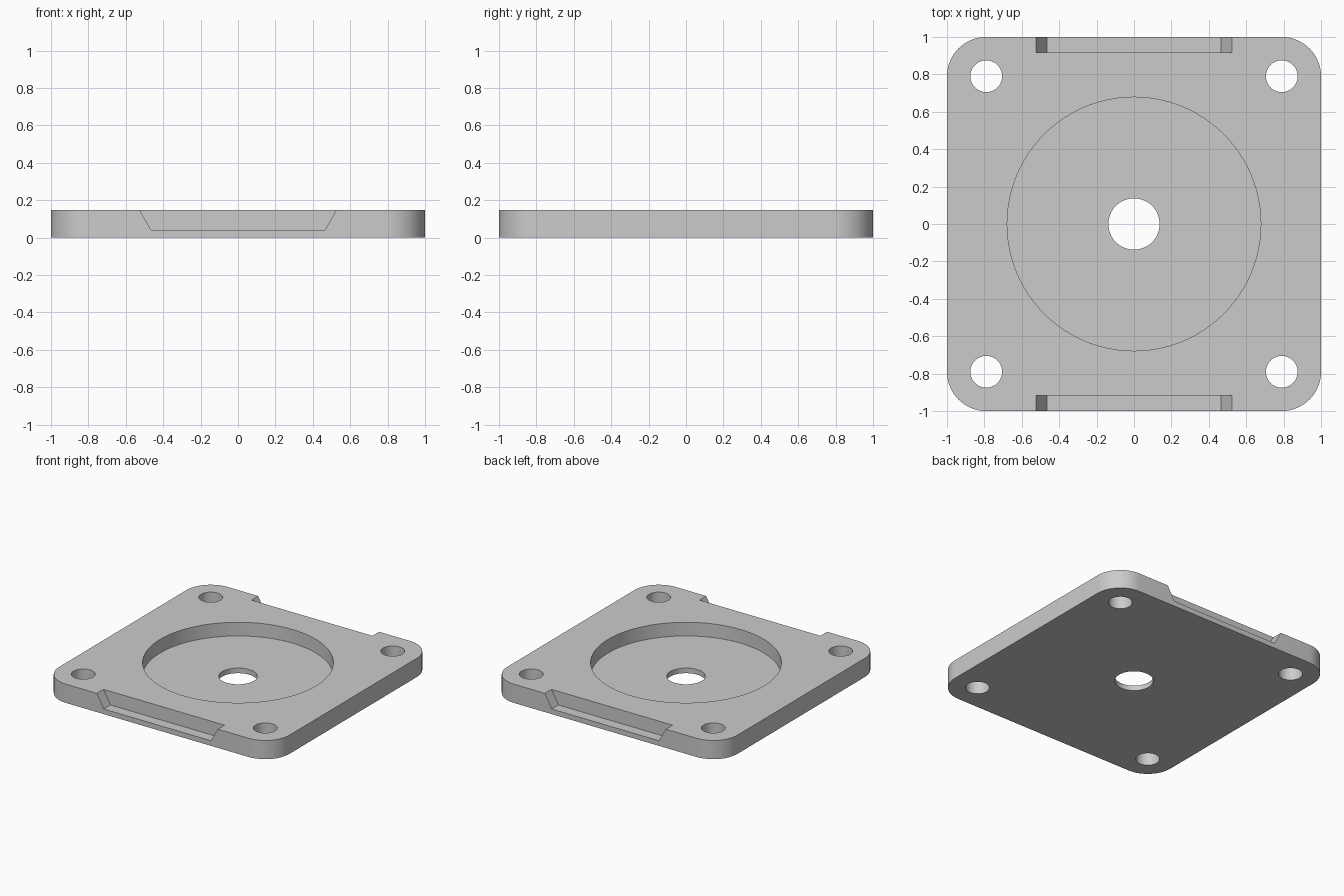
import bpy
import bmesh
from math import cos, sin, pi, radians
from mathutils import Matrix

cube = bpy.data.objects.get("Cube")
if cube:
    bpy.data.objects.remove(cube, do_unlink=True)

HEIGHT = 0.147
FLOOR = 0.04
CORNER = 0.21
HOLE_POS = 0.79

grey = bpy.data.materials.new("grey metal")
grey.use_nodes = True
colour = (0.6, 0.6, 0.6, 1)
grey.diffuse_color = colour
grey.node_tree.nodes["Principled BSDF"].inputs["Base Color"].default_value = colour


def prism(name, outline, direction):
    """Extrude a closed outline of 3D points along a direction."""
    bm = bmesh.new()
    face = bm.faces.new([bm.verts.new(p) for p in outline])
    moved = bmesh.ops.extrude_face_region(bm, geom=[face])["geom"]
    verts = [g for g in moved if isinstance(g, bmesh.types.BMVert)]
    bmesh.ops.translate(bm, verts=verts, vec=direction)
    bmesh.ops.recalc_face_normals(bm, faces=bm.faces)
    return to_object(name, bm)


def cylinder(name, x, y, radius, bottom, top, sides):
    bm = bmesh.new()
    bmesh.ops.create_cone(bm, cap_ends=True, segments=sides, radius1=radius,
                          radius2=radius, depth=top - bottom,
                          matrix=Matrix.Translation((x, y, (top + bottom) / 2)))
    return to_object(name, bm)


def to_object(name, bm):
    mesh = bpy.data.meshes.new(name)
    bm.to_mesh(mesh)
    bm.free()
    mesh.materials.append(grey)
    obj = bpy.data.objects.new(name, mesh)
    bpy.context.collection.objects.link(obj)
    return obj


# Square plate with rounded corners
outline = []
for i, (sx, sy) in enumerate([(1, 1), (-1, 1), (-1, -1), (1, -1)]):
    for step in range(17):
        a = (i + step / 16) * pi / 2
        outline.append((sx * (1 - CORNER) + CORNER * cos(a),
                        sy * (1 - CORNER) + CORNER * sin(a), 0))
plate = prism("mounting_plate", outline, (0, 0, HEIGHT))

# Round recess, centre bore and four corner holes
cutters = [cylinder("recess_cutter", 0, 0, 0.678, FLOOR, 0.3, 96),
           cylinder("bore_cutter", 0, 0, 0.137, -0.1, 0.3, 64)]
for sx in (-1, 1):
    for sy in (-1, 1):
        cutters.append(cylinder("corner_hole_cutter", sx * HOLE_POS, sy * HOLE_POS,
                                0.085, -0.1, 0.3, 48))

# Slanted-end notches in the front and back edges
slope = (0.525 - 0.465) / (HEIGHT - FLOOR)
top = HEIGHT + 0.1
wide = 0.465 + slope * (top - FLOOR)
for side in (-1, 1):
    y = side * 0.917
    section = [(-0.465, y, FLOOR), (0.465, y, FLOOR), (wide, y, top), (-wide, y, top)]
    cutters.append(prism("notch_cutter", section, (0, side * 0.2, 0)))

# Cut the plate and discard the cutters
bpy.context.view_layer.objects.active = plate
for cutter in cutters:
    cutter.hide_render = True
    mod = plate.modifiers.new("cut", "BOOLEAN")
    mod.operation = "DIFFERENCE"
    mod.solver = "EXACT"
    mod.object = cutter
    bpy.ops.object.modifier_apply(modifier=mod.name)
    bpy.data.objects.remove(cutter, do_unlink=True)

# Smooth round walls, crisp edges
bpy.ops.object.select_all(action="DESELECT")
plate.select_set(True)
bpy.ops.object.shade_smooth_by_angle(angle=radians(30))
